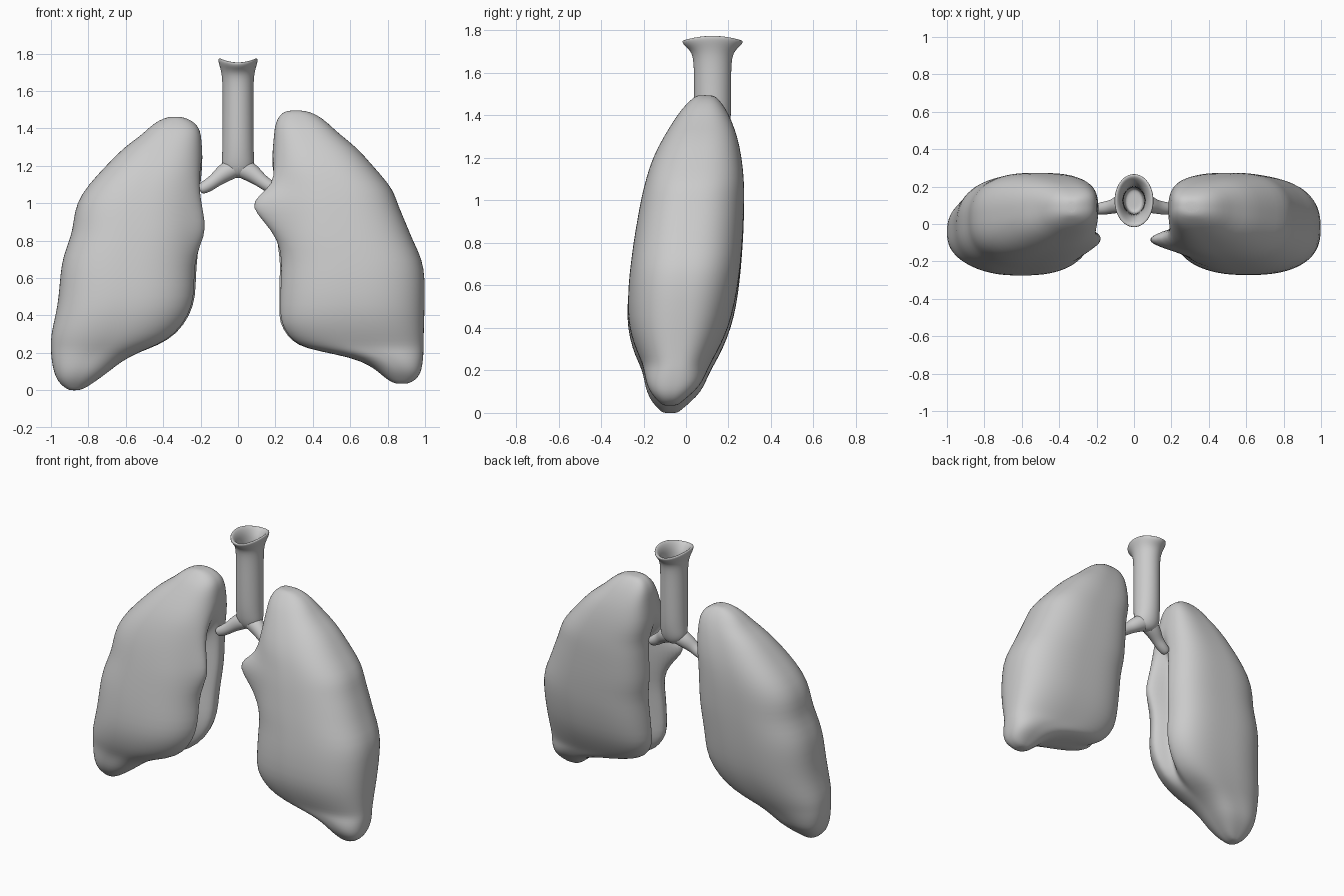
import bpy, bmesh, math
from mathutils import Vector


def lerp_table(table, z):
    """Linear lookup in rows (z, a, b, ...) sorted by falling z."""
    if z >= table[0][0]:
        return table[0][1:]
    for hi, lo in zip(table, table[1:]):
        if z >= lo[0]:
            t = (hi[0] - z) / (hi[0] - lo[0])
            return [p + (q - p) * t for p, q in zip(hi[1:], lo[1:])]
    return table[-1][1:]


def loft(name, rings, levels):
    """Skin closed rings, fan both ends, smooth with subdivision."""
    bm = bmesh.new()
    rows = [[bm.verts.new(p) for p in r] for r in rings]
    n = len(rows[0])
    for a, b in zip(rows, rows[1:]):
        for i in range(n):
            bm.faces.new((a[i], a[(i + 1) % n], b[(i + 1) % n], b[i]))
    for row in (rows[0], rows[-1]):
        mid = bm.verts.new(sum((v.co for v in row), Vector()) / n)
        for i in range(n):
            bm.faces.new((row[i], row[(i + 1) % n], mid))
    bmesh.ops.recalc_face_normals(bm, faces=bm.faces)
    me = bpy.data.meshes.new(name)
    bm.to_mesh(me)
    bm.free()
    for p in me.polygons:
        p.use_smooth = True
    ob = bpy.data.objects.new(name, me)
    bpy.context.collection.objects.link(ob)
    mod = ob.modifiers.new("smooth", 'SUBSURF')
    mod.levels = mod.render_levels = levels
    return ob


# Lung depth profile: z, front y, back y
DEPTH = [(1.49, 0.05, 0.13), (1.47, 0.025, 0.155), (1.44, -0.01, 0.18), (1.38, -0.05, 0.21),
         (1.3, -0.10, 0.24), (1.2, -0.155, 0.262), (1.1, -0.185, 0.272), (1.0, -0.21, 0.275),
         (0.8, -0.245, 0.268), (0.6, -0.27, 0.25), (0.5, -0.278, 0.235), (0.4, -0.275, 0.21),
         (0.3, -0.25, 0.17), (0.2, -0.205, 0.115), (0.1, -0.185, 0.07), (0.05, -0.16, 0.02),
         (0.0, -0.11, -0.04)]

# Lung outlines: z, inner x, outer x (distances from the centre line)
LUNG_A = [(1.462, 0.30, 0.37), (1.445, 0.25, 0.42), (1.41, 0.21, 0.47), (1.36, 0.197, 0.52),
          (1.3, 0.193, 0.61), (1.2, 0.187, 0.705), (1.1, 0.183, 0.80), (1.0, 0.172, 0.865),
          (0.9, 0.155, 0.88), (0.83, 0.16, 0.89), (0.72, 0.21, 0.935), (0.62, 0.22, 0.95),
          (0.5, 0.22, 0.958), (0.4, 0.25, 0.975), (0.3, 0.32, 1.0), (0.24, 0.42, 1.0),
          (0.2, 0.54, 1.0), (0.15, 0.63, 0.995), (0.1, 0.69, 0.985), (0.05, 0.76, 0.965),
          (0.015, 0.81, 0.93), (0.0, 0.85, 0.90)]
LUNG_B = [(1.495, 0.26, 0.36), (1.475, 0.225, 0.42), (1.43, 0.20, 0.48), (1.37, 0.193, 0.54),
          (1.3, 0.187, 0.635), (1.2, 0.178, 0.72), (1.1, 0.16, 0.81), (1.04, 0.08, 0.84),
          (0.98, 0.045, 0.86), (0.9, 0.12, 0.895), (0.8, 0.20, 0.935), (0.7, 0.22, 0.985),
          (0.6, 0.215, 1.0), (0.45, 0.212, 0.998), (0.36, 0.212, 0.995), (0.29, 0.255, 0.993),
          (0.24, 0.31, 0.992), (0.21, 0.42, 0.992), (0.175, 0.61, 0.99), (0.13, 0.71, 0.985),
          (0.09, 0.76, 0.975), (0.055, 0.80, 0.95), (0.035, 0.84, 0.91)]
# Groove between the front and back lips of the inner face: z, depth, y
GROOVE = [(1.15, 0, 0.03), (1.04, 0.11, 0.02), (0.8, 0.12, 0.01), (0.4, 0.10, -0.03),
          (0.28, 0.05, -0.04), (0.2, 0, -0.05)]


def lung(name, outline, side, n=72):
    top, bot = outline[0][0], outline[-1][0]
    rings = []
    for z, xi, xo in outline:
        y0, y1 = lerp_table(DEPTH, 1.49 * (z - bot) / (top - bot))
        groove, yg = lerp_table(GROOVE, z)
        push = max(0, 0.20 - xi) if 0.75 < z < 1.12 else 0   # forward tongue
        body = xi + push
        cx, hx, cy, hy = (body + xo) / 2, (xo - body) / 2, (y0 + y1) / 2, (y1 - y0) / 2
        ring = []
        for i in range(n):
            a = 2 * math.pi * (i + 0.5) / n
            c, s = math.cos(a), math.sin(a)
            if c > 0:                                        # rounded outer side
                x = cx + hx * c ** 0.8
                y = cy + hy * math.copysign(abs(s) ** 0.8, s)
            else:                                            # squarer inner side
                p = 3.2 if s > 0 else 2.4
                x = cx - hx * (1 - abs(s) ** p) ** (1 / p)
                y = cy + hy * s
                x -= 1.05 * push * math.exp(-((y + 0.09) / 0.06) ** 2)
                x += groove * math.exp(-((y - yg) / 0.042) ** 2)
            ring.append((side * x, y, z))
        rings.append(ring)
    return loft(name, rings, 1)


lung("lung_on_left_of_view", LUNG_A, -1)
lung("lung_on_right_of_view", LUNG_B, 1)

# Windpipe: z, x radius, y radius; outside going up, then down the bore
PIPE = [(1.135, 0.02, 0.02), (1.15, 0.06, 0.05), (1.19, 0.088, 0.07), (1.25, 0.085, 0.08),
        (1.33, 0.085, 0.086), (1.5, 0.083, 0.088), (1.63, 0.083, 0.088), (1.70, 0.088, 0.096),
        (1.74, 0.105, 0.138), (1.765, 0.107, 0.148), (1.765, 0.09, 0.125), (1.73, 0.068, 0.10),
        (1.68, 0.058, 0.08), (1.5, 0.055, 0.07), (1.32, 0.052, 0.07), (1.30, 0.045, 0.06)]
rings = []
for z, rx, ry in PIPE:
    ring = []
    for i in range(24):
        a = 2 * math.pi * i / 24
        lift = 0.011 * math.cos(2 * a) if z > 1.72 else 0  # rim rises at the sides
        ring.append((rx * math.cos(a), 0.125 + ry * math.sin(a), z + lift))
    rings.append(ring)
loft("windpipe", rings, 2)

# Branches into the lungs: x, y, z, radius
BRANCH = [(0.0, 0.12, 1.20, 0.055), (0.05, 0.115, 1.175, 0.055), (0.09, 0.105, 1.15, 0.047),
          (0.125, 0.09, 1.12, 0.037), (0.16, 0.085, 1.095, 0.036), (0.205, 0.08, 1.07, 0.03)]
for label, side in (("left", -1), ("right", 1)):
    rings = []
    for x, y, z, r in BRANCH:
        u, v = Vector((side * 0.55, 0, 0.83)), Vector((0, 1, 0))
        rings.append([Vector((side * x, y, z)) + r * (u * math.cos(t) + v * math.sin(t))
                      for t in (2 * math.pi * i / 16 for i in range(16))])
    loft("airway_branch_" + label, rings, 2)
